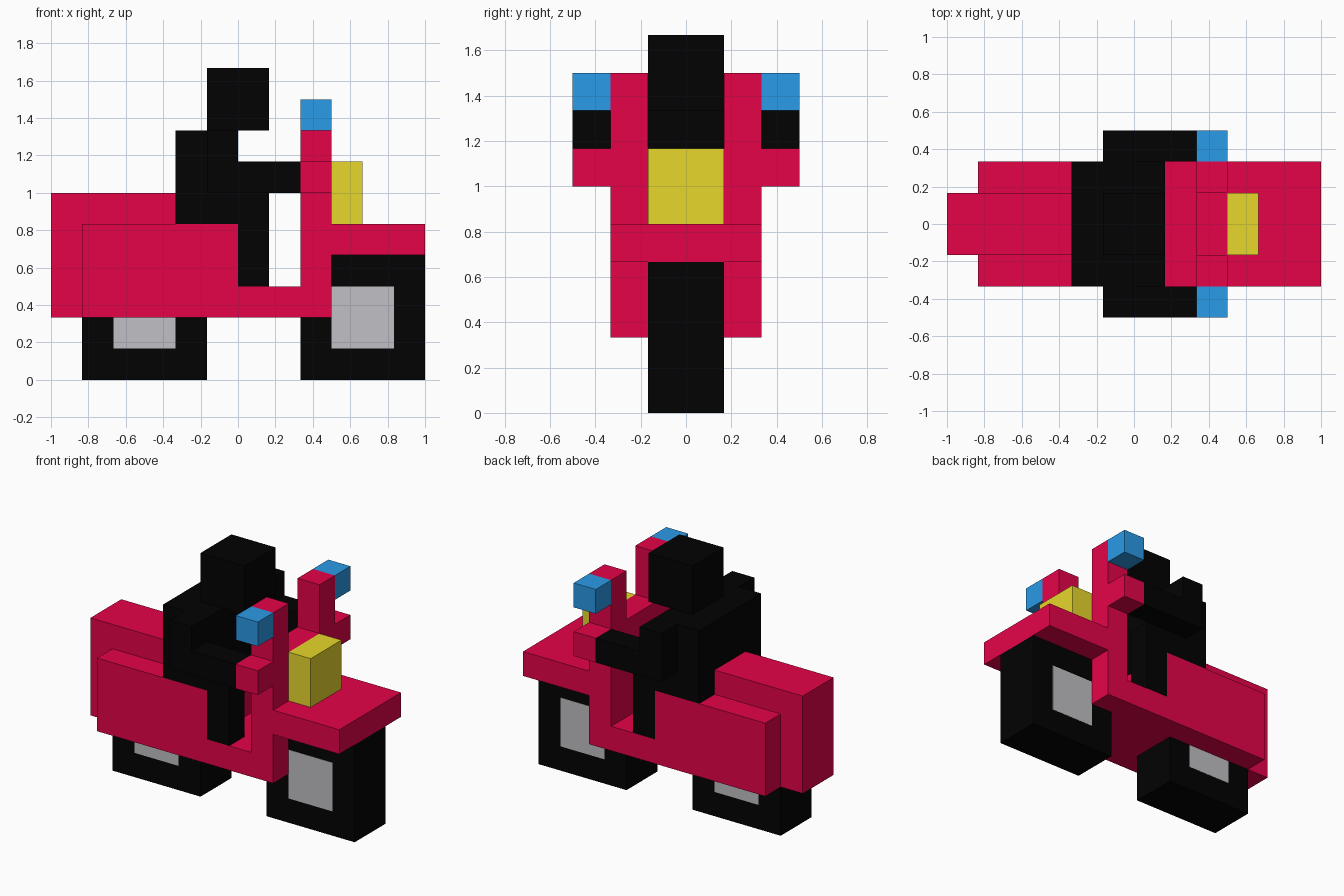
import bpy, bmesh

if "Cube" in bpy.data.objects:
    bpy.data.objects.remove(bpy.data.objects["Cube"])

U = 1 / 6  # size of one block


def material(name, rgb):
    lin = [(c / 255 / 12.92) if c / 255 <= 0.04045 else ((c / 255 + 0.055) / 1.055) ** 2.4 for c in rgb]
    m = bpy.data.materials.new(name)
    m.diffuse_color = (*lin, 1)
    m.use_nodes = True
    m.node_tree.nodes["Principled BSDF"].inputs["Base Color"].default_value = m.diffuse_color
    return m


RED = material("red paint", (230, 3, 73))
BLACK = material("black", (2, 2, 2))
GREY = material("hub grey", (193, 192, 197))
BLUE = material("mirror blue", (43, 157, 235))
YELLOW = material("lamp yellow", (233, 217, 44))


def profile(name, pts, y0, y1, mat):
    """Extrude an x-z outline (in blocks) from y0 to y1."""
    bm = bmesh.new()
    face = bm.faces.new([bm.verts.new((x * U, y0 * U, z * U)) for x, z in pts])
    ext = bmesh.ops.extrude_face_region(bm, geom=[face])
    verts = [v for v in ext["geom"] if isinstance(v, bmesh.types.BMVert)]
    bmesh.ops.translate(bm, verts=verts, vec=(0, (y1 - y0) * U, 0))
    bmesh.ops.recalc_face_normals(bm, faces=bm.faces)
    me = bpy.data.meshes.new(name)
    bm.to_mesh(me)
    bm.free()
    me.materials.append(mat)
    ob = bpy.data.objects.new(name, me)
    bpy.context.collection.objects.link(ob)
    return ob


def box(name, x, y, z, mat):
    return profile(name, [(x[0], z[0]), (x[1], z[0]), (x[1], z[1]), (x[0], z[1])], y[0], y[1], mat)


def mirrored(ob):
    """Repeat a side part on the other side of the scooter."""
    ob.modifiers.new("mirror", "MIRROR").use_axis = (False, True, False)
    return ob


# Scooter body: side panels, floor, leg shield and front fender in one outline
profile("body", [(-5, 2), (3, 2), (3, 4), (6, 4), (6, 5), (3, 5), (3, 7),
                 (2, 7), (2, 3), (0, 3), (0, 5), (-5, 5)], -2, 2, RED)
profile("tail", [(-6, 2), (-5, 2), (-5, 5), (-2, 5), (-2, 6), (-6, 6)], -1, 1, RED)

# Wheels, with thin hub plates on both sides
box("rear_wheel", (-5, -1), (-1, 1), (0, 2), BLACK)
profile("front_wheel", [(2, 0), (6, 0), (6, 4), (3, 4), (3, 2), (2, 2)], -1, 1, BLACK)
mirrored(box("rear_hub", (-4, -2), (1, 1.01), (1, 2), GREY))
mirrored(box("front_hub", (3, 5), (1, 1.01), (1, 3), GREY))

# Headlight, handlebar and mirrors
box("headlight", (3, 4), (-1, 1), (5, 7), YELLOW)
mirrored(box("handlebar_post", (2, 3), (1, 2), (7, 9), RED))
mirrored(box("handlebar_grip", (2, 3), (2, 3), (6, 7), RED))
mirrored(box("side_mirror", (2, 3), (2, 3), (8, 9), BLUE))

# Rider
box("rider_head", (-1, 1), (-1, 1), (8, 10), BLACK)
box("rider_torso", (-2, 0), (-2, 2), (5, 8), BLACK)
mirrored(box("rider_leg", (0, 1), (1, 2), (3, 6), BLACK))
mirrored(profile("rider_arm", [(-1, 6), (2, 6), (2, 7), (0, 7), (0, 8), (-1, 8)], 2, 3, BLACK))
